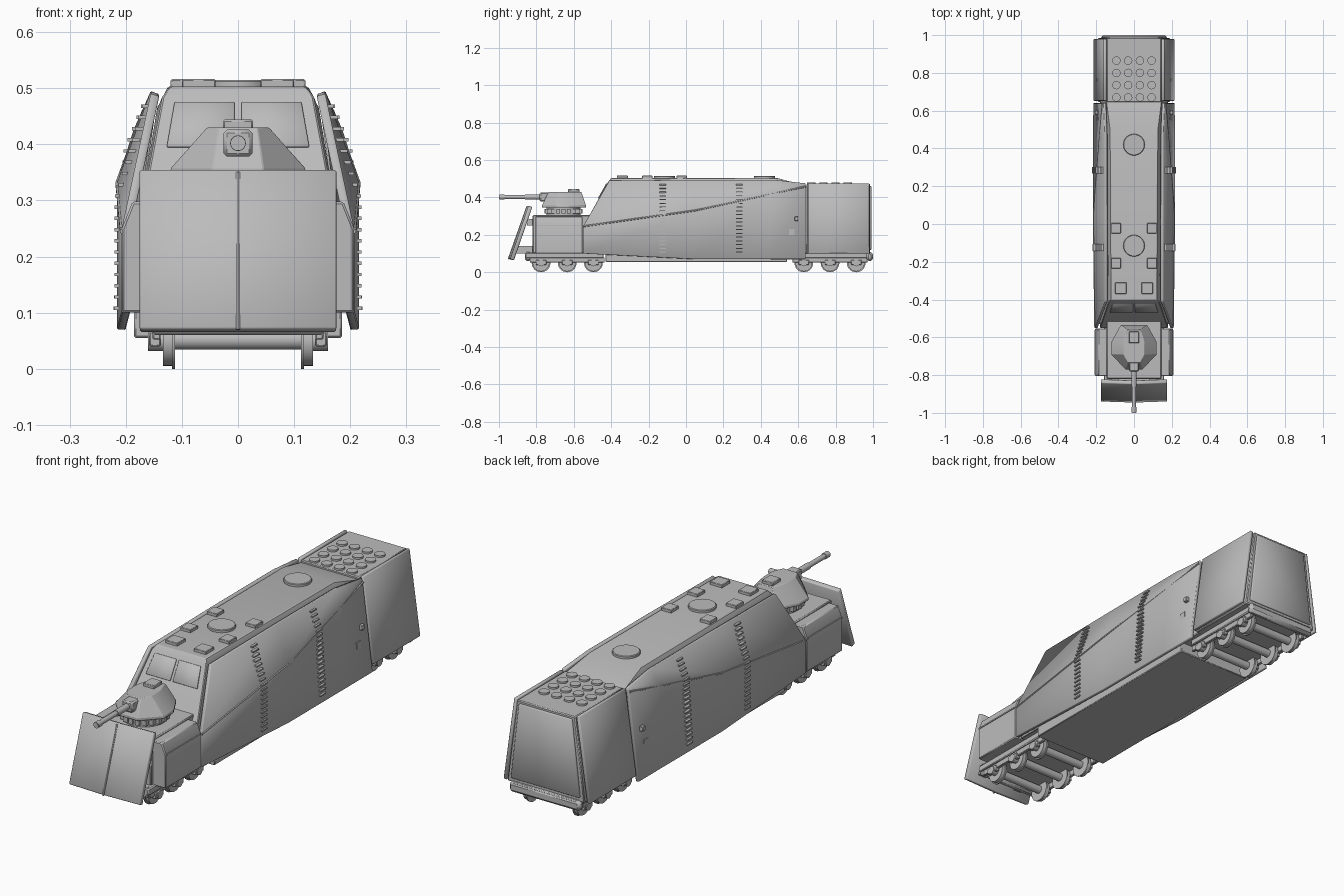
import bpy, bmesh, math
from mathutils import Vector, Matrix

if "Cube" in bpy.data.objects:
    bpy.data.objects.remove(bpy.data.objects["Cube"])

grey = bpy.data.materials.new("armour_grey")
grey.diffuse_color = (0.5, 0.5, 0.5, 1)
grey.use_nodes = True
grey.node_tree.nodes["Principled BSDF"].inputs["Base Color"].default_value = grey.diffuse_color


def finish(name, bm, mirror=False, bevel=0.0, thick=0.0):
    bmesh.ops.recalc_face_normals(bm, faces=bm.faces)
    me = bpy.data.meshes.new(name)
    bm.to_mesh(me)
    bm.free()
    ob = bpy.data.objects.new(name, me)
    bpy.context.collection.objects.link(ob)
    me.materials.append(grey)
    if thick:
        m = ob.modifiers.new("Solid", "SOLIDIFY")
        m.thickness, m.offset = thick, 0
    if bevel:
        m = ob.modifiers.new("Bevel", "BEVEL")
        m.width, m.segments, m.limit_method = bevel, 1, "ANGLE"
    if mirror:
        ob.modifiers.new("Mirror", "MIRROR")
    return ob


def loft(name, rings, **kw):
    """Closed solid through rings of equal point count."""
    bm = bmesh.new()
    vs = [[bm.verts.new(p) for p in r] for r in rings]
    n = len(vs[0])
    for a, b in zip(vs, vs[1:]):
        for i in range(n):
            bm.faces.new((a[i], a[(i + 1) % n], b[(i + 1) % n], b[i]))
    bm.faces.new(vs[0])
    bm.faces.new(vs[-1])
    return finish(name, bm, **kw)


def sheet(name, rows, thick, **kw):
    """Open grid of points thickened into plate."""
    bm = bmesh.new()
    vs = [[bm.verts.new(p) for p in r] for r in rows]
    for a, b in zip(vs, vs[1:]):
        for i in range(len(a) - 1):
            bm.faces.new((a[i], a[i + 1], b[i + 1], b[i]))
    return finish(name, bm, thick=thick, **kw)


def boxes(name, items, **kw):
    """Each item is (x0, x1, y0, y1, z0, z1)."""
    bm = bmesh.new()
    for x0, x1, y0, y1, z0, z1 in items:
        m = Matrix.Translation(((x0 + x1) / 2, (y0 + y1) / 2, (z0 + z1) / 2))
        bmesh.ops.create_cube(bm, size=1, matrix=m @ Matrix.Diagonal((x1 - x0, y1 - y0, z1 - z0, 1)))
    return finish(name, bm, **kw)


def rods(name, items, segs=32, **kw):
    """Each item is (start, end, radius)."""
    bm = bmesh.new()
    for a, b, r in items:
        a, b = Vector(a), Vector(b)
        d = b - a
        m = Matrix.Translation((a + b) / 2) @ d.to_track_quat("Z", "Y").to_matrix().to_4x4()
        bmesh.ops.create_cone(bm, cap_ends=True, segments=segs, radius1=r, radius2=r, depth=d.length, matrix=m)
    return finish(name, bm, **kw)


def ring(xf, yf, zf, xr, yr, zr):
    return [(-xf, yf, zf), (xf, yf, zf), (xr, yr, zr), (-xr, yr, zr)]


# Main inner hull with sloped windscreen and stepped roof
loft("main_hull", [ring(.18, -.55, .1, .18, .65, .1), ring(.18, -.55, .245, .18, .65, .245),
                   ring(.135, -.415, .485, .145, .65, .46), ring(.12, -.4, .503, .125, .49, .503)], bevel=.003)
boxes("belly_plate", [(-.185, .185, -.43, .54, .055, .105)], bevel=.003)


# Windscreen panes lying on the slope
def slope(x, z):
    return (x, -.552 + (z - .245) * .5625, z)


sheet("window_pane", [[slope(.006, .395), slope(.127, .395)], [slope(.006, .475), slope(.113, .475)]],
      .007, mirror=True, bevel=.002)

# Creased outer side armour
sheet("side_armour", [
    [(.2, -.55, .1), (.2, -.55, .245), (.148, -.41, .488)],
    [(.208, .05, .07), (.208, .05, .33), (.148, .05, .492)],
    [(.208, .45, .07), (.178, .45, .425), (.148, .47, .492)],
    [(.208, .64, .07), (.16, .64, .455), (.155, .64, .473)]], .016, mirror=True, bevel=.002)
boxes("armour_bracket", [(.15, .2, y, y + .03, z, z + .03) for y in (-.53, .0, .55) for z in (.13, .2)], mirror=True)
boxes("armour_handle", [(.19, .207, .58, .6, .275, .297)], mirror=True, bevel=.002)

# Raised ridge following the armour crease
rods("armour_ridge", [((.206, -.55, .245), (.214, .05, .33), .005),
                      ((.214, .05, .33), (.167, .64, .458), .005)], segs=6, mirror=True)

# Ladder rungs climbing the armour
rungs = []
for y, zb, xl, xb in ((-.125, .305, .212, .212), (.285, .386, .216, .197)):
    for k in range(19):
        z = .108 + k * .02
        x = xl + (xb - xl) * (z - .08) / (zb - .08) if z < zb else xb + (.156 - xb) * (z - zb) / (.492 - zb)
        rungs.append((x - .008, x + .008, y - .018, y + .018, z - .003, z + .003))
boxes("ladder_rung", rungs, mirror=True)

# Rear launcher block with side panels
loft("rear_block", [ring(.19, .645, .1, .19, .985, .1), ring(.143, .645, .472, .143, .985, .472)], bevel=.004)
sheet("rear_side_panel", [[(.206, .652, .1), (.206, .98, .1)], [(.153, .652, .475), (.153, .98, .475)]],
      .016, mirror=True, bevel=.003)
sheet("rear_door", [[(-.17, .987, .12), (.17, .987, .12)], [(-.13, .987, .46), (.13, .987, .46)]], .012, bevel=.003)
rods("launch_tube_cap", [((x, y, .465), (x, y, .48), .022)
                         for x in (-.093, -.031, .031, .093) for y in (.67, .735, .8, .865)], segs=24)

# Roof hatches and roof plates
rods("roof_hatch", [((0, y, .5), (0, y, .515), .057) for y in (-.115, .42)], segs=40, bevel=.003)
boxes("roof_plate", [(.04, .1, -.37, -.31, .5, .516), (.07, .12, -.235, -.18, .5, .516),
                     (.07, .12, -.05, .005, .5, .516)], mirror=True, bevel=.002)

# Front deck and its side panels
boxes("front_deck", [(-.145, .145, -.82, -.5, .1, .305)], bevel=.004)
prof = [(.135, .1), (.207, .1), (.207, .25), (.188, .298), (.135, .298)]
loft("front_side_panel", [[(x, y, z) for x, z in prof] for y in (-.805, -.553)], mirror=True, bevel=.004)
boxes("panel_seam", [(.19, .21, -.8, -.56, .247, .253)], mirror=True)

# Sloped plough plate with slight central crease
sheet("plough_plate", [[(-.175, -.93, .068), (0, -.936, .068), (.175, -.93, .068)],
                       [(-.175, -.832, .352), (0, -.838, .352), (.175, -.832, .352)]], .022, bevel=.003)
rods("plough_seam", [((0, -.949, .07), (0, -.85, .35), .004)], segs=6)
boxes("plough_arm", [(.08, .12, -.91, -.8, .1, .14), (.08, .12, -.85, -.8, .25, .285)], mirror=True)

# Turret ring with bearing blocks
rods("turret_ring", [((0, -.655, .3), (0, -.655, .35), .09)], segs=40)
blocks = []
for i in range(20):
    a = i * math.tau / 20
    cx, cy = .092 * math.cos(a), -.655 + .092 * math.sin(a)
    blocks.append((cx - .01, cx + .01, cy - .01, cy + .01, .315, .338))
boxes("turret_bearing", blocks)


# Faceted turret
def turret_ring(pts, z):
    return [(x, y, z) for x, y in pts] + [(-x, y, z) for x, y in reversed(pts)]


low = [(.045, -.77), (.12, -.69), (.12, -.625), (.07, -.535)]
high = [(.035, -.735), (.055, -.69), (.055, -.625), (.035, -.56)]
loft("turret", [turret_ring(low, .345), turret_ring(low, .357), turret_ring(high, .43)], bevel=.002)
boxes("turret_hatch", [(-.027, .027, -.63, -.57, .425, .444)], bevel=.003)
boxes("gun_mantlet", [(-.026, .026, -.782, -.7, .378, .426)], bevel=.006)
rods("gun_barrel", [((0, -.7, .402), (0, -1, .402), .011), ((0, -.75, .402), (0, -.86, .402), .014),
                    ((0, -.97, .402), (0, -.998, .402), .0135)], segs=24)

# Two three-axle bogies
for tag, yc, y0, y1 in (("front", -.635, -.86, -.44), ("rear", .77, .575, .995)):
    axles = [yc + d for d in (-.14, 0, .14)]
    boxes(tag + "_bogie_platform", [(-.16, .16, y0, y1, .075, .105)], bevel=.004)
    rods(tag + "_wheel", [p for y in axles for p in (
        ((.116, y, .05), (.134, y, .05), .045), ((.112, y, .05), (.118, y, .05), .05),
        ((.13, y, .05), (.16, y, .05), .018))], mirror=True)
    rods(tag + "_axle", [((-.115, y, .052), (.115, y, .052), .018) for y in axles], segs=24)
    boxes(tag + "_bogie_frame", [(.138, .152, yc - .2, yc + .2, .052, .08)] +
          [(.138, .158, y - .028, y + .028, .04, .066) for y in axles], mirror=True, bevel=.002)

# Buffer beams at both ends
boxes("rear_buffer_beam", [(-.175, .175, .965, 1.0, .06, .107)], bevel=.012)
boxes("front_buffer_beam", [(-.155, .155, -.86, -.83, .06, .107)], bevel=.008)

# Smooth round parts, keep edges sharp
for ob in bpy.data.objects:
    ob.select_set(True)
    bpy.context.view_layer.objects.active = ob
bpy.ops.object.shade_smooth_by_angle(angle=math.radians(25))
